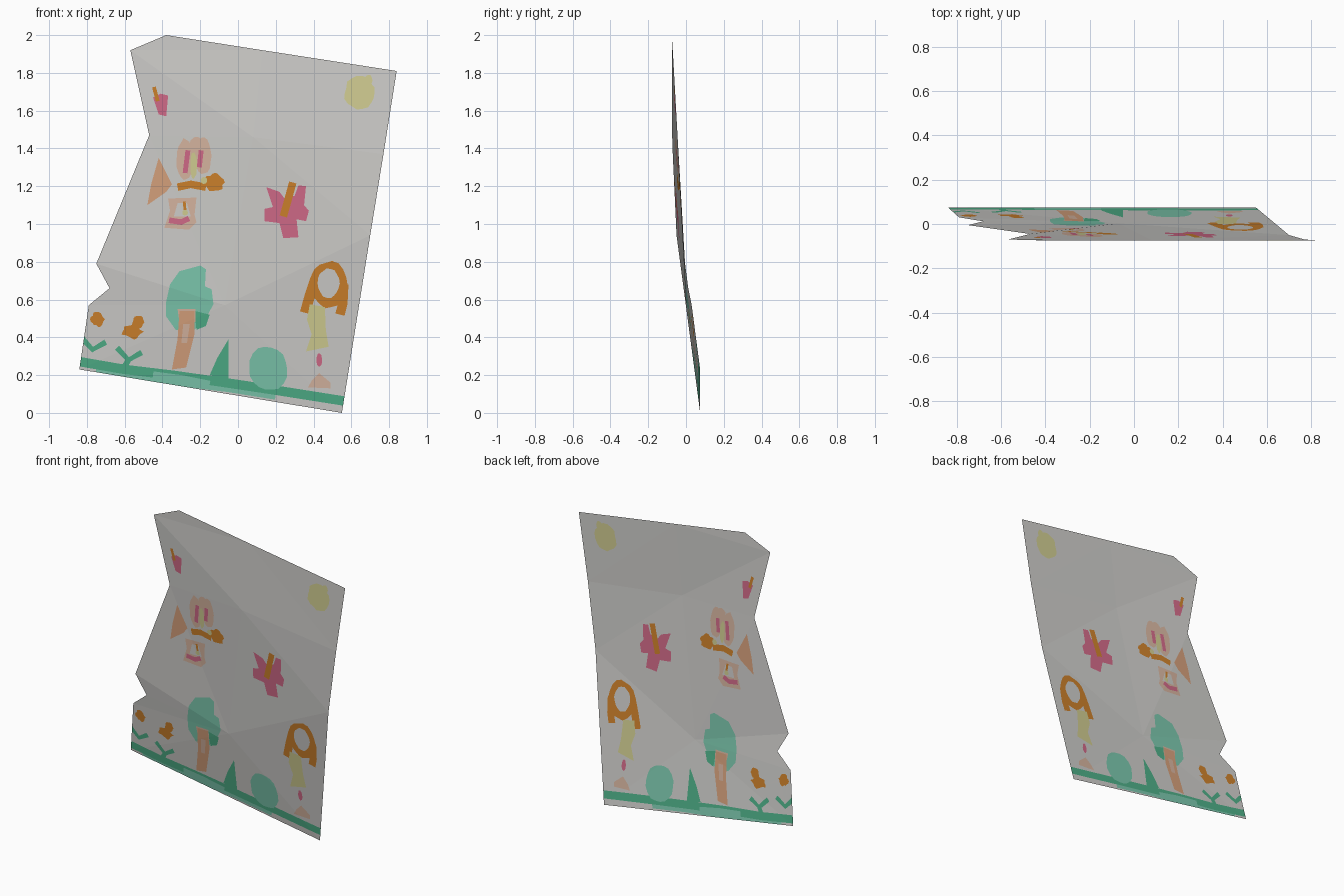
import bpy, bmesh, math, random
from mathutils import Vector
from mathutils.geometry import delaunay_2d_cdt, barycentric_transform

if "Cube" in bpy.data.objects:
    bpy.data.objects.remove(bpy.data.objects["Cube"])

random.seed(4)

# ---- colours -------------------------------------------------------------
def linear(c):
    c /= 255
    return c / 12.92 if c <= 0.04045 else ((c + 0.055) / 1.055) ** 2.4

COLOURS = {
    "paper": (210, 209, 206), "dark_green": (80, 178, 138), "light_green": (126, 202, 176),
    "peach": (217, 163, 126), "pale_peach": (218, 184, 163), "orange": (208, 131, 44),
    "pink": (212, 108, 138), "yellow": (212, 208, 148),
}
NAMES = list(COLOURS)

# ---- folded paper: corner and crease points (x, y, z) -----------------------
P = {
    "A": (-.57, -.07, 1.92), "B": (-.38, -.075, 2.0), "T": (.13, -.075, 1.92),
    "C": (.84, -.075, 1.81), "D": (.77, -.07, 1.37), "E": (.70, -.05, .94),
    "F": (.55, .075, 0), "G": (-.84, .075, .23), "H": (-.79, .03, .57),
    "I": (-.68, .012, .66), "J": (-.75, -.005, .79), "K": (-.47, -.045, 1.47),
    "M": (.08, -.073, 1.46), "N": (-.07, .003, .57),
}
PANELS = "ABT ATM AMK TCD TDM MDE MEN KMN KNJ JNI INH HNG GNF NEF".split()

coords, polys, poly_colour = [], [], []

def add_poly(points, colour):
    """Register one flat outline in the (x, z) plane, always counter-clockwise."""
    area = sum(a[0] * b[1] - b[0] * a[1] for a, b in zip(points, points[1:] + points[:1]))
    if area < 0:
        points = points[::-1]
    start = len(coords)
    coords.extend(Vector(p) for p in points)
    polys.append(list(range(start, start + len(points))))
    poly_colour.append(NAMES.index(colour))

for tri in PANELS:
    add_poly([(P[k][0], P[k][2]) for k in tri], "paper")

# ---- painting helpers, in hundredths of a unit; later shapes cover earlier --
def patch(colour, *pts):
    add_poly([(x / 100, z / 100) for x, z in pts], colour)

def blob(colour, x, z, rx, rz, wobble=0.06, n=18):
    pts = []
    for i in range(n):
        a = math.tau * i / n
        k = 1 + random.uniform(-wobble, wobble)
        pts.append((x + rx * k * math.cos(a), z + rz * k * math.sin(a)))
    patch(colour, *pts)

def stroke(colour, width, *pts):
    v = [Vector(p) for p in pts]
    left, right = [], []
    for i, p in enumerate(v):
        d = (v[min(i + 1, len(v) - 1)] - v[max(i - 1, 0)]).normalized()
        n = Vector((-d.y, d.x)) * width / 2
        left.append(p + n)
        right.append(p - n)
    patch(colour, *(left + right[::-1]))

# ground and grass tufts
stroke("light_green", 5, (-75, 23.5), (-50, 19.5), (-30, 16.5), (-5, 13.5), (20, 9.5))
stroke("dark_green", 5, (-86, 27.5), (-60, 23), (-35, 20), (-10, 16.5), (20, 12), (58, 6))
stroke("light_green", 4, (-45, 20), (-30, 18), (-15, 15))
for x, z in ((-77, 33.5), (-58, 28)):
    stroke("dark_green", 3, (x - 6, z + 6.5), (x, z), (x + 7, z + 4))
stroke("dark_green", 3, (-58, 28), (-61, 23))

# bush, small conifer and tree
blob("light_green", 16, 23.5, 10.3, 11.8)
patch("dark_green", (-5, 39), (-5, 17), (-15, 20), (-11, 29))
patch("light_green", (-20, 78), (-17, 76), (-17.5, 67), (-14, 65.5), (-13, 57.5), (-16, 52),
      (-23, 44), (-33, 44), (-38, 51), (-38, 59), (-36, 68), (-31, 75))
patch("dark_green", (-23, 54), (-15, 52), (-17, 46), (-22, 44))
patch("pale_peach", (-32, 55), (-22.5, 55), (-22.5, 48), (-31, 48))
patch("peach", (-31, 54), (-23, 54), (-23, 42), (-27.5, 24), (-35, 23), (-32, 39))
patch("pale_peach", (-29, 47), (-25.5, 47), (-27, 37), (-30, 37))

# little orange flowers
blob("orange", -74.5, 49.5, 3.6, 3.6, 0.2)
blob("orange", -53, 48, 3, 3.4, 0.2)
blob("orange", -56, 43, 5, 3.8, 0.25)

# sun
blob("yellow", 64.5, 169.5, 8.2, 8.5, 0.08)
blob("yellow", 69, 176, 2.2, 3)

# small bug at top left
patch("pink", (-45, 167), (-41, 169), (-37, 168), (-38, 157), (-42, 158))
stroke("orange", 2, (-44.5, 172.5), (-42.5, 165))

# wedge and eared creature
patch("peach", (-42, 135), (-35, 121), (-38, 117), (-48, 110), (-46, 121))
for x, z, rx, rz in ((-28, 134, 4.5, 11), (-22, 139.5, 4, 7), (-18.5, 136, 4.5, 9.5)):
    blob("pale_peach", x, z, rx, rz)
stroke("pink", 2.6, (-26.5, 139), (-28, 127))
stroke("pink", 2.6, (-19.5, 139), (-20.5, 130))
blob("yellow", -23.5, 131, 1.8, 7)
patch("pale_peach", (-37, 113.5), (-22, 114), (-23, 105), (-22, 101), (-26, 97), (-39, 98), (-36, 107))
patch("paper", (-32, 111), (-27, 111), (-25, 104), (-34, 104))
stroke("pink", 3, (-36.5, 102), (-30, 101), (-26, 103))
stroke("orange", 1.5, (-28.5, 112), (-28, 107))
blob("yellow", -28, 106, 1.5, 1.5)
stroke("orange", 4, (-32, 119.5), (-25, 121), (-17, 119.5))
blob("orange", -12.5, 122, 5, 4.8, 0.15)
blob("yellow", -18, 123, 1.8, 1.8)

# butterfly
patch("pink", (15, 119.5), (22, 117), (25, 113), (30, 115), (32, 120.5), (36, 120), (35, 110),
      (37.5, 107), (36, 101.5), (31, 102.5), (32, 93), (24, 92.5), (22, 100.5), (14, 101.5),
      (14, 108), (18.5, 109))
stroke("orange", 4, (29, 122), (26, 111), (24, 104))

# girl: hair, face, dress, leg and foot
stroke("orange", 5.5, (41, 71), (38, 62), (35.5, 53))
stroke("orange", 5, (56, 68), (55.5, 58), (54, 52))
blob("orange", 48, 68, 10, 12.3)
blob("paper", 48, 68.5, 5.8, 7.8)
patch("yellow", (38, 57.5), (46, 56), (46.5, 44), (48, 35), (36, 32.5), (39, 41.5), (36.5, 49.5))
blob("pink", 43, 28, 1.5, 3.6)
patch("pale_peach", (43, 21), (49, 16), (49, 13), (37, 13.5), (39, 17))

# ---- cut all outlines into the sheet --------------------------------------
verts, _, faces, _, _, sources = delaunay_2d_cdt(coords, [], polys, 1, 1e-5, True)

def depth(p):
    """Height of the fold: y of the panel that holds this (x, z) point."""
    best, y = -9e9, 0
    for tri in PANELS:
        a, b, c = (Vector(P[k]) for k in tri)
        flat = [Vector((q.x, q.z, 0)) for q in (a, b, c)]
        w = barycentric_transform(Vector((p.x, p.y, 0)), *flat,
                                  Vector((1, 0, 0)), Vector((0, 1, 0)), Vector((0, 0, 1)))
        if min(w) > best:
            best, y = min(w), w.x * a.y + w.y * b.y + w.z * c.y
    return y

bm = bmesh.new()
bv = [bm.verts.new((p.x, depth(p), p.y)) for p in verts]
for f, src in zip(faces, sources):
    if min(src, default=99999) >= len(PANELS):   # paint hanging over the paper edge
        continue
    bm.faces.new([bv[i] for i in f]).material_index = poly_colour[max(src)]
bmesh.ops.delete(bm, geom=[v for v in bm.verts if not v.link_faces], context='VERTS')
for f in bm.faces:                               # front of the sheet looks to -y
    f.normal_update()
    if f.normal.y > 0:
        f.normal_flip()

mesh = bpy.data.meshes.new("painted_paper_sheet")
bm.to_mesh(mesh)
bm.free()
for name, rgb in COLOURS.items():
    mat = bpy.data.materials.new(name)
    mat.diffuse_color = (*map(linear, rgb), 1)
    mat.use_nodes = True
    mat.node_tree.nodes["Principled BSDF"].inputs["Base Color"].default_value = mat.diffuse_color
    mesh.materials.append(mat)
sheet = bpy.data.objects.new("painted_paper_sheet", mesh)
bpy.context.collection.objects.link(sheet)
